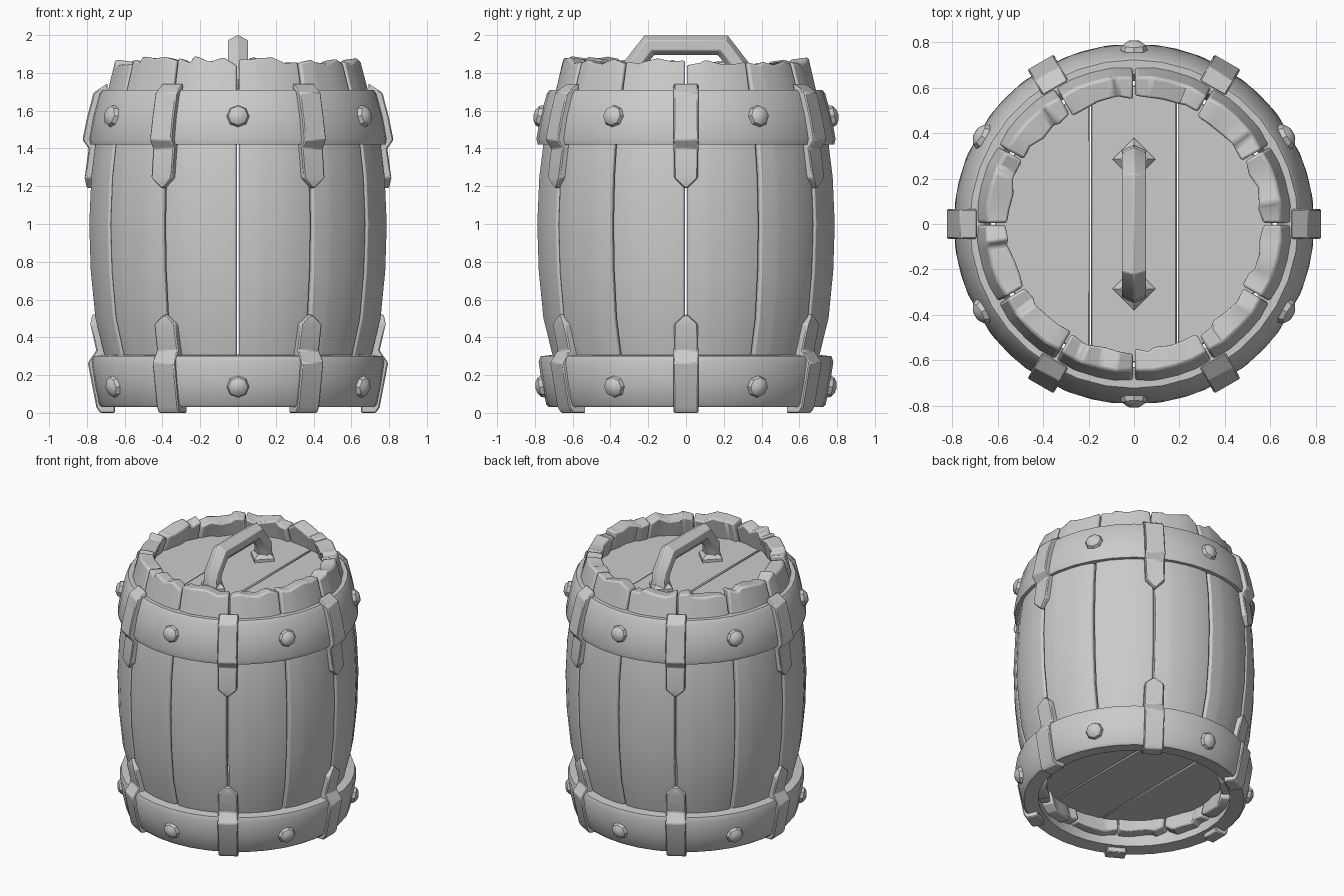
import bpy, bmesh, math, random
from mathutils import Matrix

if "Cube" in bpy.data.objects:
    bpy.data.objects.remove(bpy.data.objects["Cube"])

random.seed(4)


def finish(name, bm, bevel=0.0, segs=2, angle=35):
    bmesh.ops.recalc_face_normals(bm, faces=bm.faces)
    me = bpy.data.meshes.new(name)
    bm.to_mesh(me)
    bm.free()
    ob = bpy.data.objects.new(name, me)
    bpy.context.collection.objects.link(ob)
    bpy.ops.object.select_all(action='DESELECT')
    ob.select_set(True)
    bpy.context.view_layer.objects.active = ob
    bpy.ops.object.shade_smooth_by_angle(angle=math.radians(angle))
    if bevel:
        mod = ob.modifiers.new("Bevel", 'BEVEL')
        mod.width, mod.segments = bevel, segs
        mod.limit_method, mod.angle_limit = 'ANGLE', math.radians(40)
    return ob


def loft(bm, rings, closed=False):
    """Skin a list of equal-length vertex loops, capping the ends unless closed."""
    vr = [[bm.verts.new(p) for p in r] for r in rings]
    n = len(vr[0])
    for i in range(len(vr) if closed else len(vr) - 1):
        a, b = vr[i], vr[(i + 1) % len(vr)]
        for k in range(n):
            bm.faces.new((a[k], a[(k + 1) % n], b[(k + 1) % n], b[k]))
    if not closed:
        bm.faces.new(vr[0])
        bm.faces.new(vr[-1])


def polar(r, a, z):
    return (r * math.cos(a), r * math.sin(a), z)


# Twelve bulging staves with uneven chipped ends
BULGE = [(0.12, 0.665), (0.3, 0.71), (0.5, 0.76), (0.75, 0.785), (1.0, 0.793),
         (1.25, 0.782), (1.45, 0.757), (1.7, 0.695), (1.86, 0.652)]
FRACS = [0.0, 0.22, 0.3, 0.55, 0.78, 1.0]
for s in range(12):
    bm = bmesh.new()
    rings = []
    top = random.uniform(1.845, 1.865)
    low = random.uniform(0.10, 0.13)
    for c, f in enumerate(FRACS):
        a = math.radians(30 * s + 0.4 + 29.2 * f)
        edge = 0.012 if c in (0, 5) else 0.0
        zt = top + random.uniform(-0.012, 0.03) - edge
        zb = low + random.uniform(-0.02, 0.015) + edge
        thick = 0.085 + random.uniform(0.0, 0.025)
        outer, inner = [], []
        for i, (z, r) in enumerate(BULGE):
            last = i == len(BULGE) - 1
            z = zt if last else zb if i == 0 else z
            outer.append(polar(r - edge * 0.5, a, z))
            inner.append(polar(r - thick, a, z - (0.012 if last else 0)))
        rings.append(outer + inner[::-1])
    loft(bm, rings)
    finish(f"stave_{s + 1}", bm, 0.012)


# Iron hoops, turned from (radius, z) profiles
def hoop(name, profile, segs=36):
    bm = bmesh.new()
    loft(bm, [[polar(r, 2 * math.pi * i / segs, z) for r, z in profile]
              for i in range(segs)], closed=True)
    finish(name, bm)


hoop("upper_hoop", [(0.66, 1.71), (0.722, 1.71), (0.737, 1.69), (0.77, 1.57),
                    (0.792, 1.45), (0.785, 1.42), (0.73, 1.42)])
hoop("lower_hoop", [(0.63, 0.04), (0.725, 0.03), (0.74, 0.045), (0.762, 0.15),
                    (0.78, 0.27), (0.77, 0.30), (0.68, 0.31)])


# Six pointed clips over each hoop: (outer r, z, inner r, z, half width)
def clips(name, stations):
    for k in range(6):
        bm = bmesh.new()
        loft(bm, [[(ro, -w, zo), (ro, w, zo), (ri, w, zi), (ri, -w, zi)]
                  for ro, zo, ri, zi, w in stations])
        bm.transform(Matrix.Rotation(math.radians(60 * k), 4, 'Z'))
        finish(f"{name}_{k + 1}", bm, 0.006, 1)


clips("upper_clip", [(0.765, 1.695, 0.69, 1.745, 0.065), (0.80, 1.56, 0.70, 1.56, 0.065),
                     (0.823, 1.445, 0.74, 1.44, 0.066), (0.79, 1.40, 0.73, 1.40, 0.065),
                     (0.812, 1.245, 0.75, 1.245, 0.063), (0.80, 1.19, 0.76, 1.19, 0.008)])
clips("lower_clip", [(0.73, 0.0, 0.65, 0.0, 0.065), (0.75, 0.03, 0.65, 0.03, 0.065),
                     (0.795, 0.265, 0.70, 0.27, 0.066), (0.75, 0.33, 0.69, 0.33, 0.065),
                     (0.782, 0.47, 0.72, 0.47, 0.063), (0.772, 0.52, 0.74, 0.52, 0.008)])

# Faceted rivets between the clips
for label, r, z, tilt in (("upper", 0.765, 1.57, -12), ("lower", 0.755, 0.14, 10)):
    for k in range(6):
        bm = bmesh.new()
        bmesh.ops.create_uvsphere(bm, u_segments=8, v_segments=6, radius=0.06)
        bm.transform(Matrix.Rotation(math.radians(60 * k + 30), 4, 'Z')
                     @ Matrix.Translation((r, 0, z))
                     @ Matrix.Rotation(math.radians(90 + tilt), 4, 'Y')
                     @ Matrix.Diagonal((1, 1, 0.72, 1)))
        finish(f"{label}_rivet_{k + 1}", bm, angle=30)


# Lid and base, each of three planks
def planks(name, radius, z0, z1):
    for k, (a, b) in enumerate(((-radius, -0.195), (-0.19, 0.188), (0.193, radius))):
        t0, t1 = math.acos(a / radius), math.acos(b / radius)
        arc = [t0 + (t1 - t0) * i / 12 for i in range(13)]
        pts = [(radius * math.cos(t), radius * math.sin(t)) for t in arc]
        pts += [(x, -y) for x, y in reversed(pts) if y > 1e-4]
        bm = bmesh.new()
        loft(bm, [[(x, y, z) for x, y in pts] for z in (z0, z1)])
        bmesh.ops.remove_doubles(bm, verts=bm.verts, dist=1e-4)
        finish(f"{name}_{k + 1}", bm, 0.006, 1)


planks("lid_plank", 0.61, 1.64, 1.72)
planks("base_plank", 0.60, 0.21, 0.28)

# Hexagonal bar handle bent along y, mitred at its corners
path = [(-0.30, 1.70), (-0.285, 1.83), (-0.195, 1.946),
        (0.195, 1.946), (0.285, 1.83), (0.30, 1.70)]
bm = bmesh.new()
rings = []
for i, (y, z) in enumerate(path):
    d = []
    for p, q in ((i - 1, i), (i, i + 1)):
        if p >= 0 and q < len(path):
            d.append(math.atan2(path[q][1] - path[p][1], path[q][0] - path[p][0]))
    mid = sum(d) / len(d)
    stretch = 1 / math.cos(d[0] - mid)
    ny, nz = -math.sin(mid) * stretch, math.cos(mid) * stretch
    ring = []
    for k in range(6):
        a = math.pi / 3 * k
        u, v = 0.062 * math.sin(a), 0.054 * math.cos(a)
        ring.append((u, y + ny * v, z + nz * v))
    rings.append(ring)
loft(bm, rings)
finish("handle_bar", bm, 0.004, 1)

# Diamond mounting plates under the handle ends
for side in (-1, 1):
    bm = bmesh.new()
    loft(bm, [[(r * x, side * 0.285 + r * y, z)
               for x, y in ((1, 0), (0, 1), (-1, 0), (0, -1))]
              for r, z in ((0.095, 1.71), (0.095, 1.74), (0.06, 1.765))])
    finish("handle_plate_front" if side < 0 else "handle_plate_back", bm)
